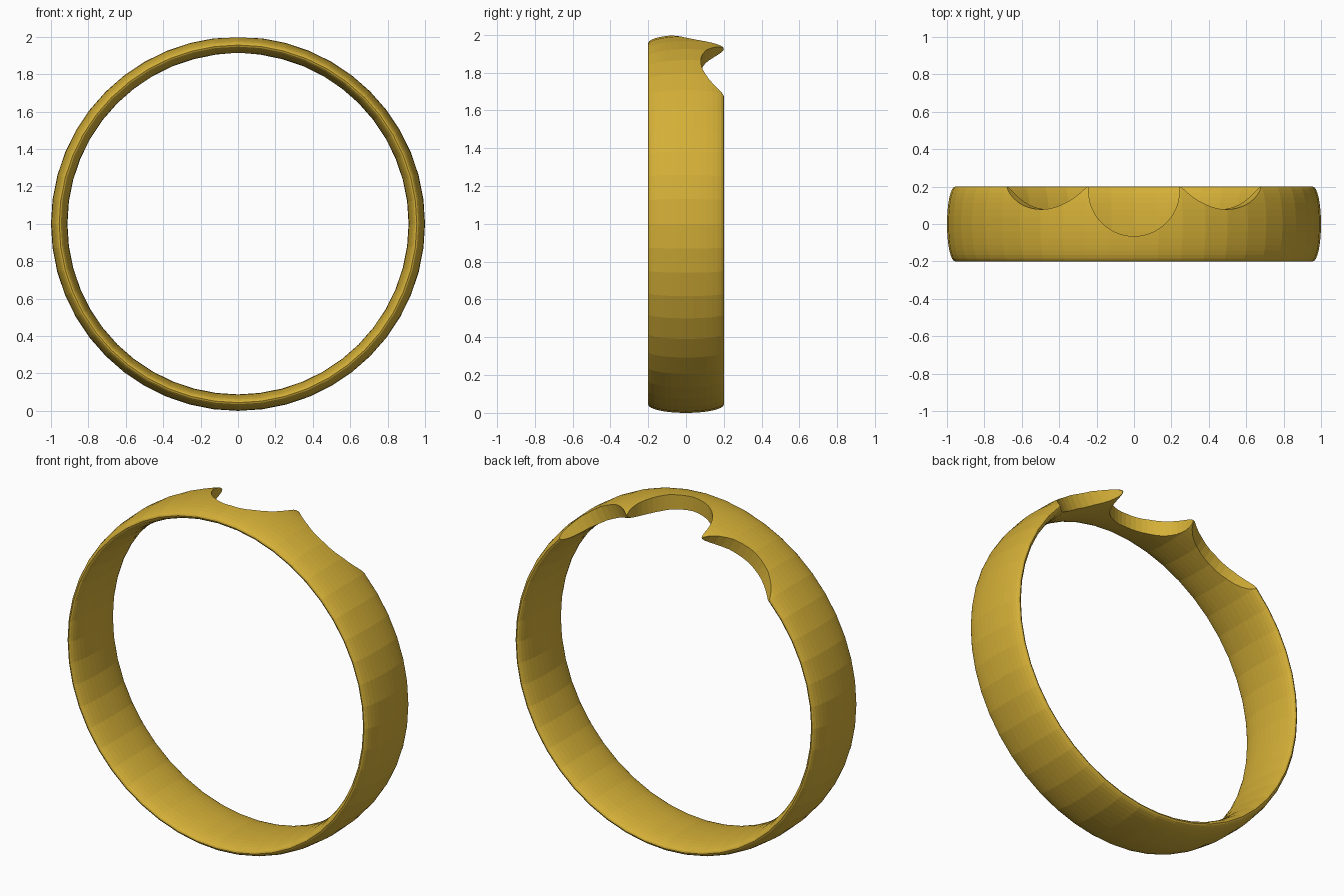
import bpy, bmesh
from math import sin, cos, pi, radians
from mathutils import Matrix, Vector

default = bpy.data.objects.get("Cube")
if default:
    bpy.data.objects.remove(default, do_unlink=True)

SIDES = 48          # facets around the band
RADIUS = 0.956      # centre line of the oval section
HALF_THICK = 0.044
HALF_WIDTH = 0.2
SECTION = 32        # points around the oval section

gold = bpy.data.materials.new("gold")
gold.use_nodes = True
colour = (0.658, 0.429, 0.038, 1)
gold.diffuse_color = colour
gold.node_tree.nodes["Principled BSDF"].inputs["Base Color"].default_value = colour


def make_object(name, bm):
    mesh = bpy.data.meshes.new(name)
    bmesh.ops.recalc_face_normals(bm, faces=bm.faces)
    bm.to_mesh(mesh)
    bm.free()
    mesh.materials.append(gold)
    obj = bpy.data.objects.new(name, mesh)
    bpy.context.collection.objects.link(obj)
    return obj


# Band: an oval section swept around the y axis
bm = bmesh.new()
rings = []
for i in range(SIDES):
    a = 2 * pi * i / SIDES
    ring = []
    for j in range(SECTION):
        t = 2 * pi * j / SECTION
        r = RADIUS + HALF_THICK * cos(t)
        ring.append(bm.verts.new((r * sin(a), HALF_WIDTH * sin(t), 1 + r * cos(a))))
    rings.append(ring)
for i in range(SIDES):
    here, there = rings[i], rings[(i + 1) % SIDES]
    for j in range(SECTION):
        k = (j + 1) % SECTION
        bm.faces.new((here[j], there[j], there[k], here[k]))
band = make_object("ring_band", bm)


# Scallops: round notches cut radially through the back edge
def scallop(name, angle, radius, y):
    bm = bmesh.new()
    bmesh.ops.create_cone(bm, cap_ends=True, segments=48, radius1=radius,
                          radius2=radius, depth=0.4)
    turn = Matrix.Rotation(radians(angle), 4, 'Y')
    place = Matrix.Translation((0, 0, 1)) @ turn @ Matrix.Translation((0, y, RADIUS))
    bmesh.ops.transform(bm, matrix=place, verts=bm.verts)
    cutter = make_object(name, bm)
    cutter.hide_render = True
    return cutter


cutters = [scallop("centre_notch_cutter", 0, 0.243, 0.178)]
for side, angle in (("left", 30), ("right", -30)):
    cutters.append(scallop(side + "_notch_cutter", angle, 0.316, 0.394))

for cutter in cutters:
    mod = band.modifiers.new(cutter.name, 'BOOLEAN')
    mod.operation = 'DIFFERENCE'
    mod.solver = 'EXACT'
    mod.object = cutter

# Bake the cuts and drop the cutters
graph = bpy.context.evaluated_depsgraph_get()
cut_mesh = bpy.data.meshes.new_from_object(band.evaluated_get(graph))
band.modifiers.clear()
band.data = cut_mesh
cut_mesh.materials.clear()
cut_mesh.materials.append(gold)
for face in cut_mesh.polygons:
    face.material_index = 0
for cutter in cutters:
    bpy.data.objects.remove(cutter, do_unlink=True)
